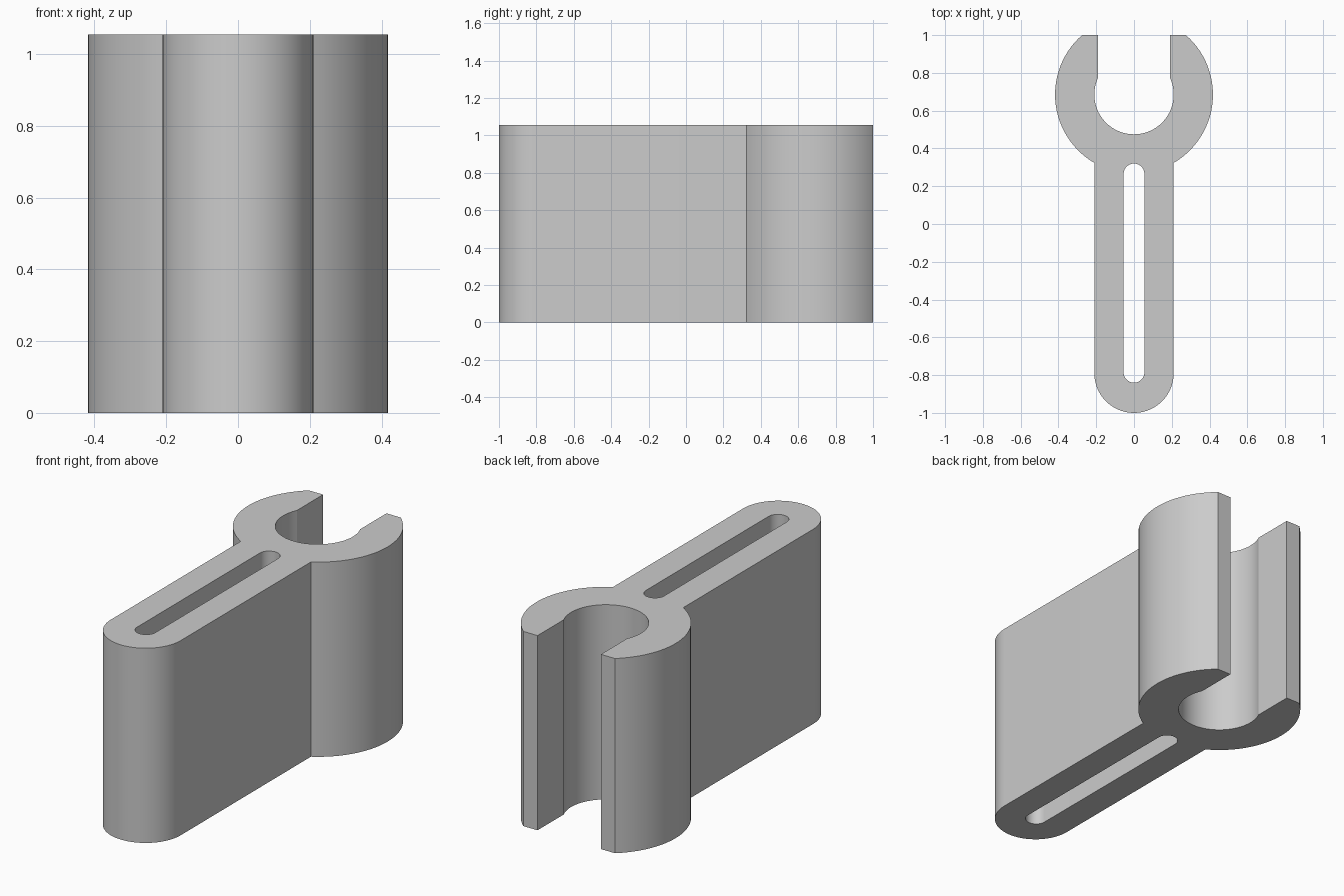
import bpy
import bmesh
from math import acos, asin, cos, sin, pi, radians

cube = bpy.data.objects.get("Cube")
if cube:
    bpy.data.objects.remove(cube, do_unlink=True)

HEIGHT = 1.055
STEM_R = 0.21       # half width of the arm and radius of its rounded end
STEM_Y = -1 + STEM_R
RING_R = 0.418      # outside of the open ring
BORE_R = 0.21       # inside of the open ring
RING_Y = 0.685
MOUTH = 0.19        # half width of the ring opening
SLOT_R = 0.055


def arc(cy, r, start, end):
    """Points on an arc centred on the y axis."""
    n = max(2, round(abs(end - start) / radians(4)))
    return [(r * cos(start + (end - start) * i / n),
             cy + r * sin(start + (end - start) * i / n)) for i in range(n + 1)]


def add_loop(bm, points):
    verts = [bm.verts.new((x, y, 0)) for x, y in points]
    for a, b in zip(verts, verts[1:] + verts[:1]):
        bm.edges.new((a, b))


# Outline: rounded arm end, ring outside, then back through the mouth and bore
join = -acos(STEM_R / RING_R)
tip = asin((1 - RING_Y) / RING_R)
lip = acos(MOUTH / BORE_R)
outline = arc(STEM_Y, STEM_R, -pi, 0)
outline += arc(RING_Y, RING_R, join, tip)
outline += [(MOUTH, 1)]
outline += arc(RING_Y, BORE_R, lip, -pi - lip)
outline += [(-MOUTH, 1)]
outline += arc(RING_Y, RING_R, pi - tip, pi - join)

# Long slot through the arm
slot = arc(-0.84 + SLOT_R, SLOT_R, -pi, 0) + arc(0.32 - SLOT_R, SLOT_R, 0, pi)

# Fill the profile and extrude it upwards
bm = bmesh.new()
add_loop(bm, outline)
add_loop(bm, slot)
bmesh.ops.triangle_fill(bm, use_beauty=True, edges=bm.edges[:], normal=(0, 0, 1))
result = bmesh.ops.extrude_face_region(bm, geom=bm.faces[:], use_keep_orig=True)
top = [g for g in result["geom"] if isinstance(g, bmesh.types.BMVert)]
bmesh.ops.translate(bm, verts=top, vec=(0, 0, HEIGHT))
bmesh.ops.recalc_face_normals(bm, faces=bm.faces[:])

mesh = bpy.data.meshes.new("slotted_clip_arm")
bm.to_mesh(mesh)
bm.free()
clip = bpy.data.objects.new("slotted_clip_arm", mesh)
bpy.context.collection.objects.link(clip)

# Plain grey material
grey = bpy.data.materials.new("plain_grey")
grey.use_nodes = True
color = (0.6, 0.6, 0.6, 1)
grey.diffuse_color = color
grey.node_tree.nodes["Principled BSDF"].inputs["Base Color"].default_value = color
mesh.materials.append(grey)

# Smooth the round walls, keep the corners crisp
bpy.ops.object.select_all(action='DESELECT')
clip.select_set(True)
bpy.context.view_layer.objects.active = clip
bpy.ops.object.shade_smooth_by_angle(angle=radians(18))
